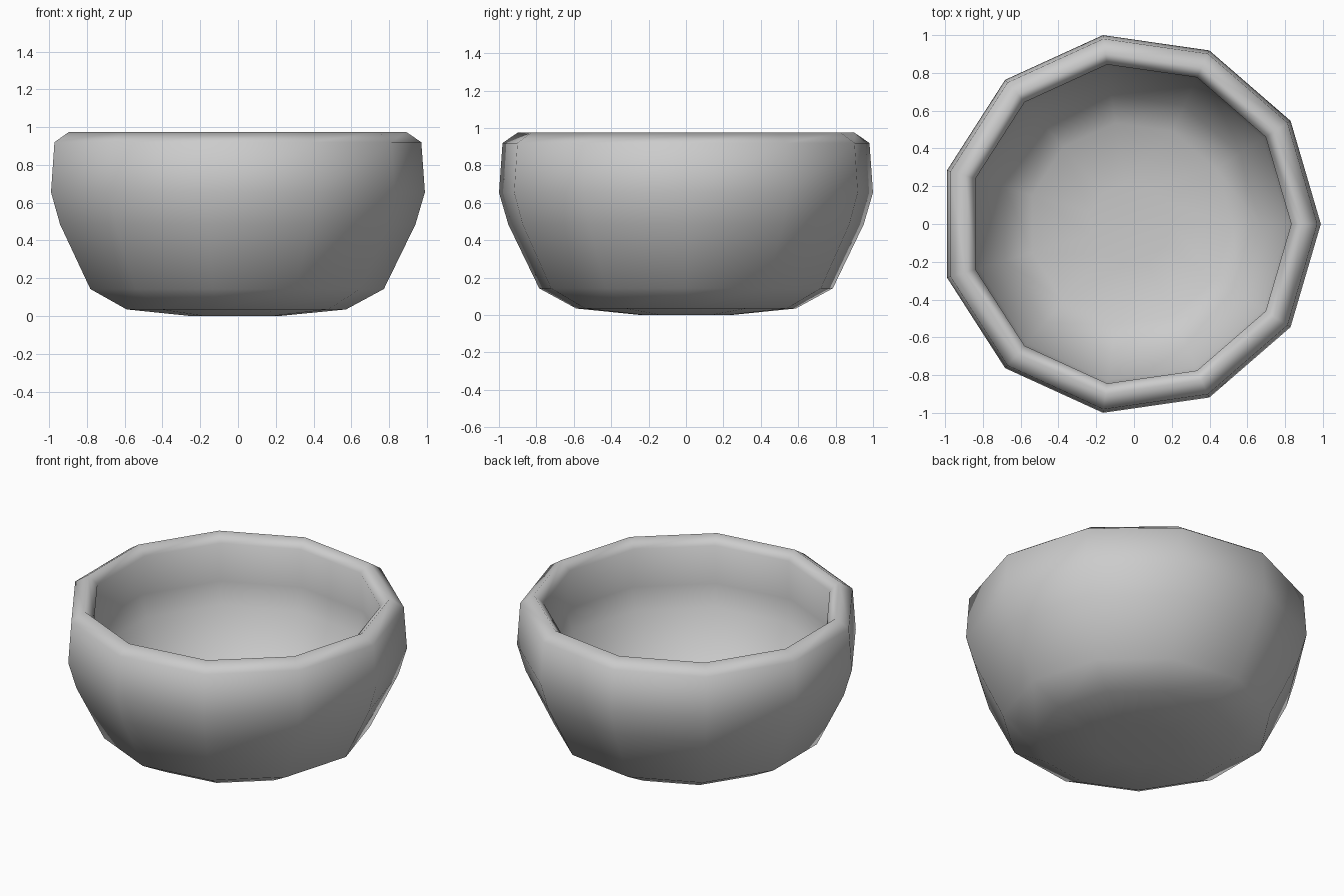
import bpy, bmesh, math

if "Cube" in bpy.data.objects:
    bpy.data.objects.remove(bpy.data.objects["Cube"])

SIDES = 11
SHIFT = -0.0207  # an odd-sided ring is centred by its extents

# closed wall profile (radius, height): outer base -> rim -> inner floor
profile = [
    (0.24, 0.0), (0.593, 0.035), (0.793, 0.143), (0.96, 0.485),
    (1.01, 0.655), (0.991, 0.92), (0.91, 0.975),
    (0.853, 0.92), (0.875, 0.665), (0.835, 0.53),
    (0.69, 0.235), (0.54, 0.15), (0.22, 0.12),
]

# bowl: revolve the profile in eleven steps
bm = bmesh.new()
rings = []
for r, z in profile:
    rings.append([bm.verts.new((r * math.cos(2 * math.pi * i / SIDES) + SHIFT,
                                r * math.sin(2 * math.pi * i / SIDES), z))
                  for i in range(SIDES)])
for a, b in zip(rings, rings[1:]):
    for i in range(SIDES):
        j = (i + 1) % SIDES
        bm.faces.new((a[i], a[j], b[j], b[i]))

# underside and inner floor caps
bm.faces.new(rings[0][::-1])
bm.faces.new(rings[-1])
bmesh.ops.recalc_face_normals(bm, faces=bm.faces)
for f in bm.faces:
    f.smooth = True

mesh = bpy.data.meshes.new("bowl")
bm.to_mesh(mesh)
bm.free()
bowl = bpy.data.objects.new("bowl", mesh)
bpy.context.collection.objects.link(bowl)
